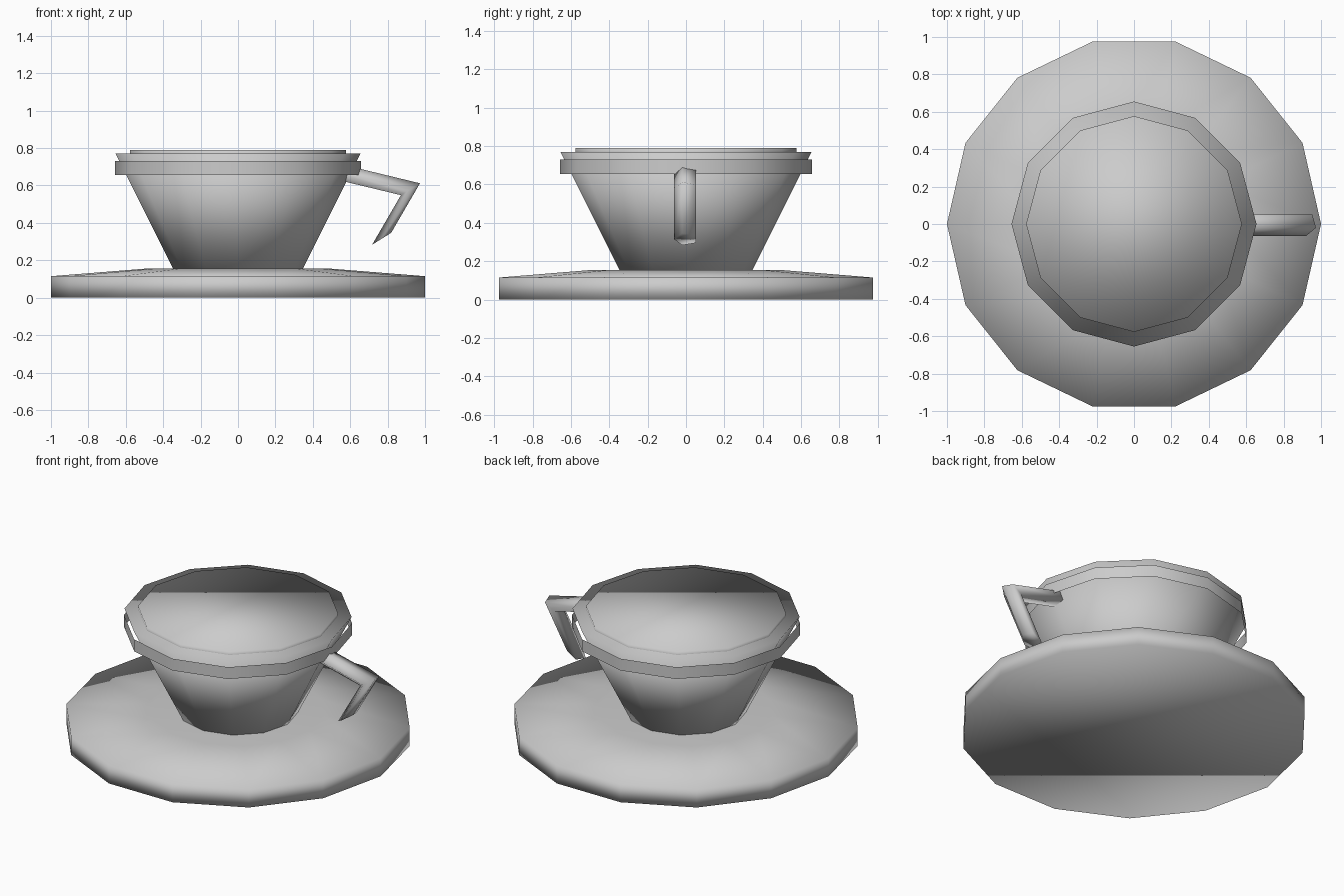
import bpy, bmesh, math
from mathutils import Vector

if "Cube" in bpy.data.objects:
    bpy.data.objects.remove(bpy.data.objects["Cube"])

grey = bpy.data.materials.new("light_grey_ceramic")
grey.diffuse_color = (0.6, 0.6, 0.6, 1)
grey.use_nodes = True
grey.node_tree.nodes["Principled BSDF"].inputs["Base Color"].default_value = grey.diffuse_color


def loft(name, rings, caps=True):
    """Skin a list of point rings, smooth shaded, with optional end caps."""
    bm = bmesh.new()
    loops = [[bm.verts.new(p) for p in ring] for ring in rings]
    n = len(loops[0])
    for a, b in zip(loops, loops[1:]):
        for i in range(n):
            j = (i + 1) % n
            bm.faces.new((a[i], a[j], b[j], b[i]))
    if caps:
        bm.faces.new(loops[0][::-1])
        bm.faces.new(loops[-1])
        bmesh.ops.recalc_face_normals(bm, faces=bm.faces)
    for f in bm.faces:
        f.smooth = True
    mesh = bpy.data.meshes.new(name)
    bm.to_mesh(mesh)
    bm.free()
    mesh.materials.append(grey)
    ob = bpy.data.objects.new(name, mesh)
    bpy.context.collection.objects.link(ob)
    return ob


def lathe(name, sides, profile, caps=True):
    """Turn (radius, height) points around the z axis."""
    turn = [2 * math.pi * i / sides for i in range(sides)]
    rings = [[(r * math.cos(t), r * math.sin(t), z) for t in turn]
             for r, z in profile]
    return loft(name, rings, caps)


# Saucer: thick disc with a shallow raised top
lathe("saucer", 14, [(1, 0), (1, 0.115), (0.5, 0.155)])

# Cup: tapered bowl, loose open band around it, and the drink on top
lathe("cup_body", 12, [(0.345, 0.15), (0.655, 0.77)])
lathe("rim_band", 12, [(0.658, 0.655), (0.658, 0.73)], caps=False)
lathe("drink", 12, [(0.577, 0.74), (0.577, 0.79)])

# Handle: five-sided bar, every section slanted the same way
slant = Vector((0.85, 0, 0.53))
angles = [math.pi + 2 * math.pi * i / 5 for i in range(5)]
path = [(0.52, 0, 0.677), (0.922, 0, 0.58), (0.768, 0, 0.315)]
loft("handle", [[Vector(c) + 0.063 * (slant * math.sin(a) + Vector((0, math.cos(a), 0)))
                 for a in angles] for c in path])
